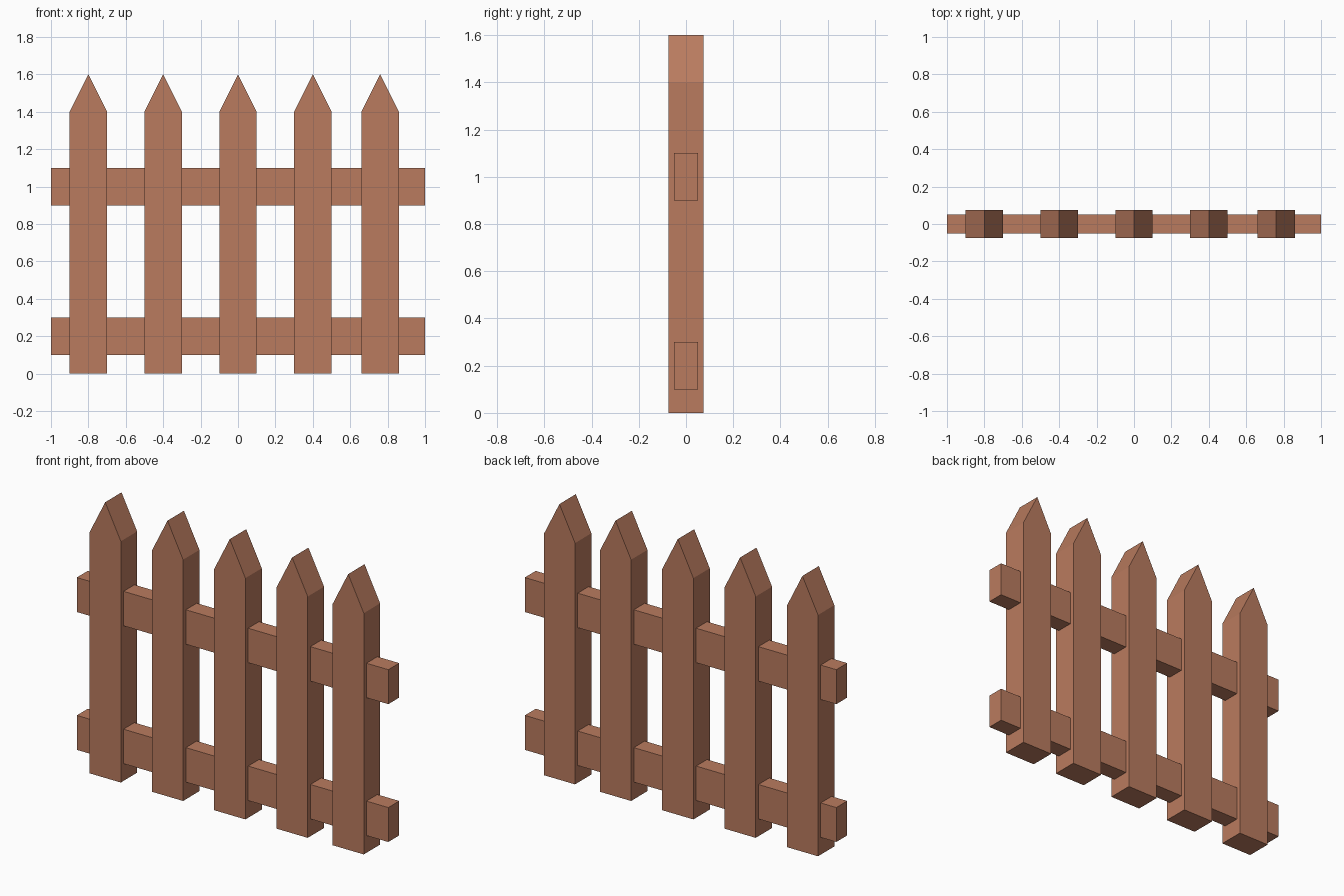
import bpy
import bmesh

if "Cube" in bpy.data.objects:
    bpy.data.objects.remove(bpy.data.objects["Cube"])

wood = bpy.data.materials.new("reddish_brown_wood")
wood.diffuse_color = (0.49, 0.198, 0.114, 1)
wood.use_nodes = True
wood.node_tree.nodes["Principled BSDF"].inputs["Base Color"].default_value = wood.diffuse_color


def extruded(name, profile, depth):
    """Solid from an x/z outline, centred on y = 0."""
    bm = bmesh.new()
    face = bm.faces.new([bm.verts.new((x, -depth / 2, z)) for x, z in profile])
    new = bmesh.ops.extrude_face_region(bm, geom=[face])["geom"]
    bmesh.ops.translate(bm, vec=(0, depth, 0),
                        verts=[g for g in new if isinstance(g, bmesh.types.BMVert)])
    bmesh.ops.recalc_face_normals(bm, faces=bm.faces)
    mesh = bpy.data.meshes.new(name)
    bm.to_mesh(mesh)
    bm.free()
    mesh.materials.append(wood)
    obj = bpy.data.objects.new(name, mesh)
    bpy.context.collection.objects.link(obj)
    return obj


# Pointed pickets (the last one is set slightly closer)
for i, x in enumerate((-0.8, -0.4, 0.0, 0.4, 0.76)):
    outline = [(-0.1, 0), (0.1, 0), (0.1, 1.4), (0, 1.6), (-0.1, 1.4)]
    extruded(f"picket_{i + 1}", outline, 0.15).location.x = x

# Horizontal rails running through the pickets
for name, z in (("lower_rail", 0.1), ("upper_rail", 0.9)):
    extruded(name, [(-1, z), (1, z), (1, z + 0.2), (-1, z + 0.2)], 0.1)
